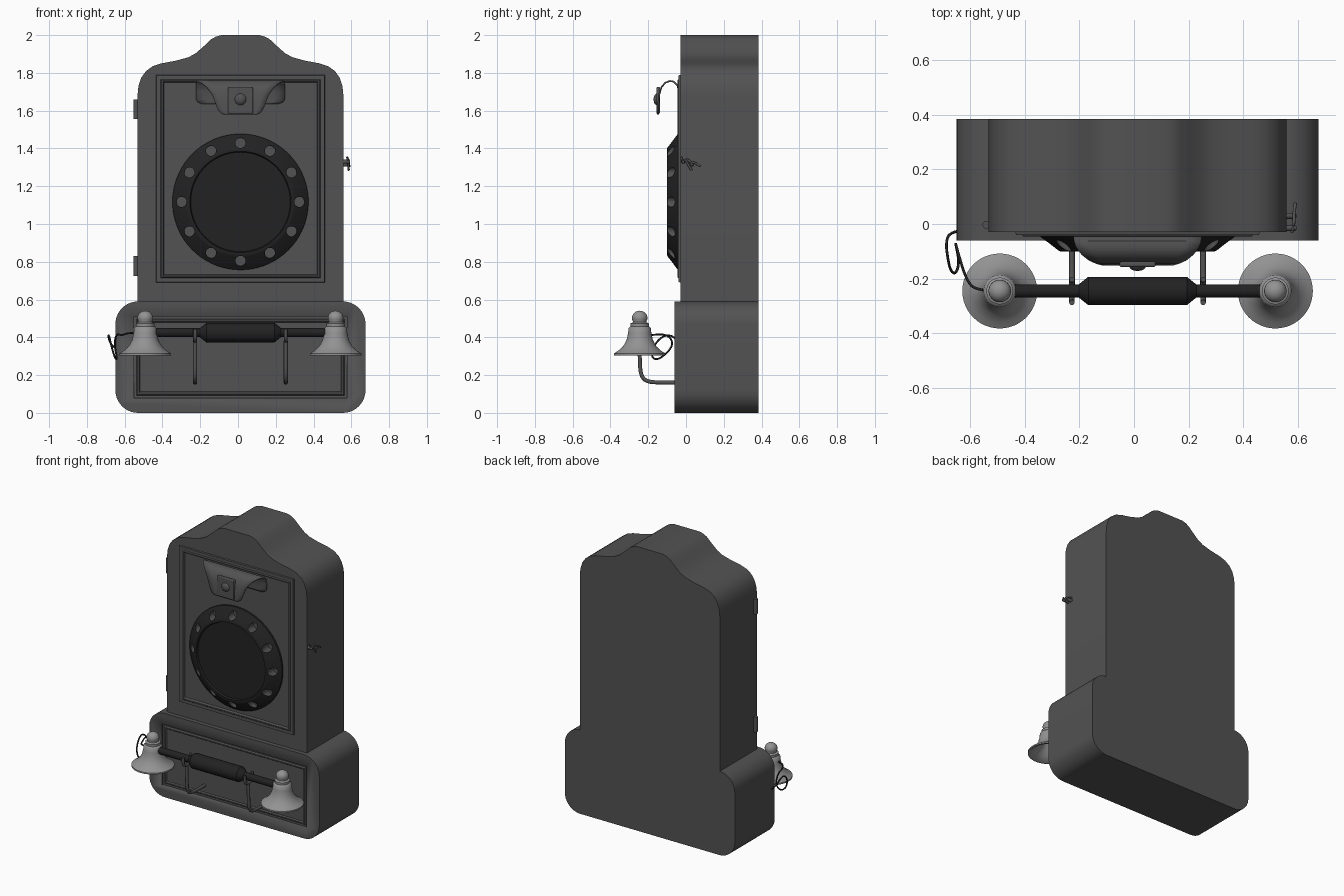
import bpy, bmesh, math
from mathutils import Vector

if "Cube" in bpy.data.objects:
    bpy.data.objects.remove(bpy.data.objects["Cube"])

CX = 0.013  # symmetry line of the cabinet


def material(name, v):
    m = bpy.data.materials.new(name)
    m.diffuse_color = (v, v, v, 1)
    m.use_nodes = True
    m.node_tree.nodes["Principled BSDF"].inputs["Base Color"].default_value = m.diffuse_color
    return m


GREY = material("cabinet grey", 0.085)
BLACK = material("near black", 0.016)
METAL = material("light metal", 0.29)


def finish(bm, name, mat, angle=35):
    bmesh.ops.recalc_face_normals(bm, faces=bm.faces)
    me = bpy.data.meshes.new(name)
    bm.to_mesh(me)
    bm.free()
    ob = bpy.data.objects.new(name, me)
    bpy.context.collection.objects.link(ob)
    me.materials.append(mat)
    smooth(ob, angle)
    return ob


def smooth(ob, angle=35):
    bpy.ops.object.select_all(action='DESELECT')
    bpy.context.view_layer.objects.active = ob
    ob.select_set(True)
    bpy.ops.object.shade_smooth_by_angle(angle=math.radians(angle))


def prism(name, outline, y0, y1, mat):
    """Extrude an x-z outline from y0 to y1."""
    bm = bmesh.new()
    a = [bm.verts.new((x, y0, z)) for x, z in outline]
    b = [bm.verts.new((x, y1, z)) for x, z in outline]
    bm.faces.new(a)
    bm.faces.new(b[::-1])
    for i in range(len(a)):
        j = (i + 1) % len(a)
        bm.faces.new((a[i], a[j], b[j], b[i]))
    return finish(bm, name, mat)


def box(name, x0, x1, y0, y1, z0, z1, mat, bevel=0):
    ob = prism(name, [(x0, z0), (x1, z0), (x1, z1), (x0, z1)], y0, y1, mat)
    if bevel:
        m = ob.modifiers.new("bevel", 'BEVEL')
        m.width, m.segments = bevel, 2
    return ob


def lathe(name, prof, axis, loc, mat, n=48, angle=35):
    """Turn (radius, height) points about an axis; radius 0 closes the end."""
    bm = bmesh.new()
    loc = Vector(loc)

    def pt(r, h, t):
        c, s = r * math.cos(t), r * math.sin(t)
        return loc + Vector({'x': (h, c, s), 'y': (c, h, s), 'z': (c, s, h)}[axis])
    rings = [[bm.verts.new(pt(r, h, 2 * math.pi * i / n)) for i in range(n if r else 1)]
             for r, h in prof]
    for a, b in zip(rings, rings[1:]):
        for i in range(n):
            q = [a[i % len(a)], a[(i + 1) % n % len(a)], b[(i + 1) % n % len(b)], b[i % len(b)]]
            bm.faces.new(list(dict.fromkeys(q)))
    return finish(bm, name, mat, angle)


def tube(name, pts, r, mat):
    cu = bpy.data.curves.new(name, 'CURVE')
    cu.dimensions = '3D'
    cu.bevel_depth, cu.bevel_resolution, cu.use_fill_caps = r, 3, True
    sp = cu.splines.new('NURBS')
    sp.points.add(len(pts) - 1)
    for p, co in zip(sp.points, pts):
        p.co = (*co, 1)
    sp.order_u, sp.use_endpoint_u, sp.resolution_u = 3, True, 6
    ob = bpy.data.objects.new(name, cu)
    bpy.context.collection.objects.link(ob)
    cu.materials.append(mat)
    bpy.ops.object.select_all(action='DESELECT')
    bpy.context.view_layer.objects.active = ob
    ob.select_set(True)
    bpy.ops.object.convert(target='MESH')
    smooth(bpy.context.object, 50)


def frame(name, hx, z0, z1, y, steps, mat):
    """Mitred rectangular moulding; steps are (inward offset, height)."""
    bm = bmesh.new()
    rings = [[bm.verts.new((CX + sx * (hx - d), y - h, (z1 - d) if sz > 0 else (z0 + d)))
              for sx, sz in ((-1, -1), (1, -1), (1, 1), (-1, 1))] for d, h in steps]
    for a, b in zip(rings, rings[1:]):
        for i in range(4):
            j = (i + 1) % 4
            bm.faces.new((a[i], a[j], b[j], b[i]))
    return finish(bm, name, mat, 20)


def cut(ob, cutter):
    m = ob.modifiers.new("cut", 'BOOLEAN')
    m.object, m.operation, m.solver = cutter, 'DIFFERENCE', 'EXACT'
    m.material_mode = 'TRANSFER'
    bpy.context.view_layer.objects.active = ob
    bpy.ops.object.modifier_apply(modifier=m.name)
    bpy.data.objects.remove(cutter)


# Upper cabinet with a crowned top
half = [(0.545, 0.585), (0.545, 1.68), (0.54, 1.73), (0.525, 1.775), (0.50, 1.81), (0.465, 1.835),
        (0.42, 1.85), (0.34, 1.865), (0.275, 1.883), (0.235, 1.905), (0.19, 1.945),
        (0.155, 1.978), (0.13, 1.992), (0.10, 2.0)]
prism("upper_cabinet", [(CX + x, z) for x, z in half] + [(CX - x, z) for x, z in half[::-1]],
      -0.03, 0.384, GREY)

# Lower cabinet with rounded corners and a recessed front panel
R, pts = 0.12, []
for k, (sx, zc) in enumerate(((1, 0.47), (-1, 0.47), (-1, 0.12), (1, 0.12))):
    for i in range(11):
        t = math.pi / 2 * (k + i / 10)
        pts.append((CX + sx * (0.662 - R) + R * math.cos(t), zc + R * math.sin(t)))
base = prism("lower_cabinet", pts, -0.06, 0.384, GREY)
cut(base, box("panel_cutter", CX - 0.563, CX + 0.563, -0.1, -0.048, 0.08, 0.51, GREY))
frame("lower_moulding", 0.563, 0.08, 0.51, -0.046,
      [(0, 0), (0.012, 0.002), (0.018, 0.011), (0.026, 0.011), (0.036, -0.004)], GREY)
frame("door_moulding", 0.447, 0.69, 1.79, -0.028,
      [(0, 0), (0.003, 0.012), (0.024, 0.012), (0.029, 0.018), (0.036, 0.018), (0.042, 0)], GREY)

# Round dial plate with twelve finger holes
dial = lathe("dial", [(0, -0.028), (0.36, -0.028), (0.36, -0.043), (0.29, -0.097), (0.28, -0.101),
                      (0.268, -0.101), (0.263, -0.088), (0, -0.088)],
             'y', (CX, 0, 1.117), BLACK, 72)
for i in range(12):
    t = math.pi * i / 6
    cut(dial, lathe("hole_cutter", [(0, -0.15), (0.027, -0.15), (0.027, 0), (0, 0)], 'y',
                    (CX + 0.312 * math.cos(t), 0, 1.117 + 0.312 * math.sin(t)), GREY, 20))
smooth(dial)

# Curled sheet bracket above the dial: stations are (y, z, half width)
stations = [(-0.033, 1.635, 0.20), (-0.034, 1.645, 0.225), (-0.035, 1.66, 0.235),
            (-0.036, 1.70, 0.235), (-0.046, 1.735, 0.235), (-0.065, 1.754, 0.232),
            (-0.085, 1.757, 0.225), (-0.110, 1.748, 0.205), (-0.130, 1.724, 0.178),
            (-0.142, 1.685, 0.150), (-0.147, 1.63, 0.130), (-0.148, 1.60, 0.117),
            (-0.148, 1.587, 0.105), (-0.148, 1.58, 0.09)]
bm = bmesh.new()
rows = [[bm.verts.new((CX + w * (i / 4 - 1), y, z)) for i in range(9)] for y, z, w in stations]
for a, b in zip(rows, rows[1:]):
    for i in range(8):
        bm.faces.new((a[i], a[i + 1], b[i + 1], b[i]))
sheet = finish(bm, "curled_bracket", GREY)
m = sheet.modifiers.new("thickness", 'SOLIDIFY')
m.thickness, m.offset = 0.009, 0
box("bracket_plate", CX - 0.066, CX + 0.066, -0.157, -0.138, 1.583, 1.725, GREY, 0.006)
lathe("bracket_button", [(0, -0.172), (0.014, -0.170), (0.025, -0.165), (0.032, -0.155), (0, -0.15)],
      'y', (CX, 0, 1.66), GREY, 24, 50)

# Handset: grip, bar and a flared cup at each end
HY, HZ = -0.245, 0.425
prof = [(0.024, 0.50), (0.024, 0.215), (0.052, 0.18)]
lathe("handset_bar", [(0, -0.50)] + [(r, -h) for r, h in prof] + prof[::-1] + [(0, 0.50)],
      'x', (CX, HY, HZ), BLACK, 24)
cup = [(0, 0.40), (0.03, 0.395), (0.05, 0.37), (0.085, 0.335), (0.125, 0.304), (0.137, 0.304),
       (0.137, 0.314), (0.115, 0.328), (0.088, 0.352), (0.07, 0.385), (0.062, 0.42), (0.059, 0.448),
       (0.052, 0.455), (0.048, 0.458), (0.049, 0.474), (0.036, 0.48)]
cup += [(0.041 * math.cos(t), 0.503 + 0.038 * math.sin(t))
        for t in [math.radians(-30 + 15 * i) for i in range(8)]] + [(0, 0.541)]
for side, s in (("left", -1), ("right", 1)):
    lathe(side + "_cup", cup, 'z', (CX + s * 0.504, HY, 0), METAL, 48, 40)
    # Cradle hook: arm out of the cabinet plus a fork under the handset
    x = CX + s * 0.24
    tube(side + "_hook_arm", [(x, -0.04, 0.16), (x, -0.13, 0.16), (x, -0.21, 0.165), (x, -0.24, 0.2),
                              (x, -0.245, 0.28), (x, -0.247, 0.38)], 0.011, GREY)
    tube(side + "_hook_fork", [(x, -0.287, 0.445), (x, -0.287, 0.40), (x, -0.27, 0.385),
                               (x, -0.245, 0.38), (x, -0.22, 0.385), (x, -0.203, 0.40),
                               (x, -0.203, 0.445)], 0.010, GREY)

# Looped cord from cabinet to handset
tube("cord", [(-0.635, -0.025, 0.33), (-0.675, -0.03, 0.36), (-0.688, -0.07, 0.41),
              (-0.682, -0.12, 0.41), (-0.672, -0.17, 0.36), (-0.652, -0.185, 0.29),
              (-0.638, -0.14, 0.28), (-0.655, -0.06, 0.36), (-0.645, -0.10, 0.42),
              (-0.615, -0.20, 0.41), (-0.58, -0.245, 0.425), (-0.49, HY, 0.425)], 0.005, BLACK)

# Door hinges on the left
for z, name in ((1.555, "upper_hinge"), (0.725, "lower_hinge")):
    lathe(name, [(0, z), (0.014, z), (0.014, z + 0.105), (0, z + 0.105)],
          'z', (-0.540, -0.003, 0), GREY, 16)

# Hook latch on the right side
tube("latch_hook", [(0.578, -0.028, 1.355), (0.582, -0.015, 1.325), (0.584, 0.005, 1.345),
                    (0.586, 0.025, 1.325), (0.586, 0.05, 1.325), (0.590, 0.075, 1.305)], 0.006, GREY)
tube("latch_tail", [(0.584, 0.0, 1.34), (0.584, 0.012, 1.31), (0.586, 0.03, 1.285)], 0.006, GREY)
for y, z in ((-0.015, 1.33), (0.03, 1.315)):
    lathe("latch_peg", [(0, 0.54), (0.011, 0.54), (0.011, 0.588), (0.007, 0.594), (0, 0.594)],
          'x', (0, y, z), GREY, 16)
